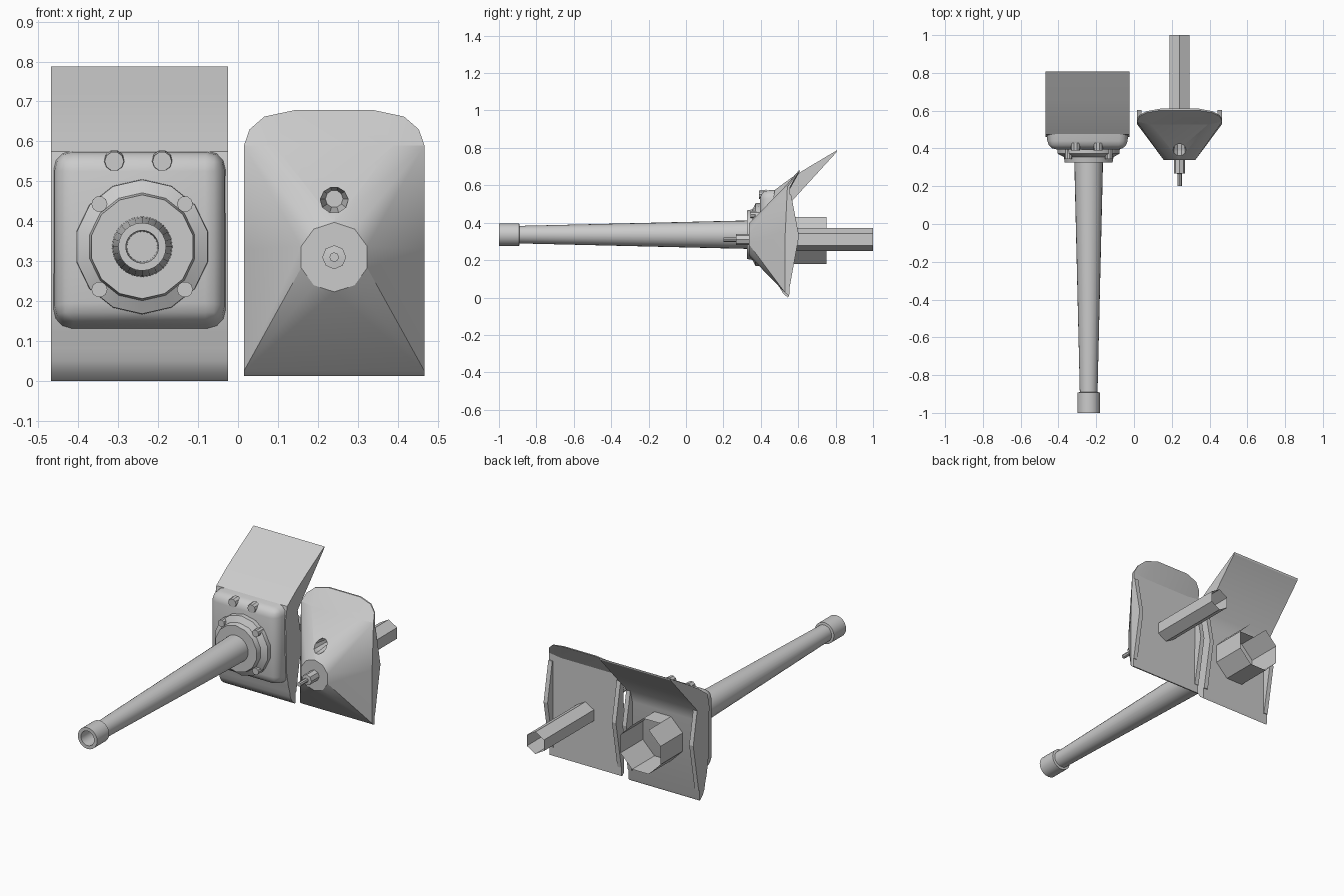
import bpy, bmesh, math

if "Cube" in bpy.data.objects:
    bpy.data.objects.remove(bpy.data.objects["Cube"])

grey = bpy.data.materials.new("plain_grey")
grey.diffuse_color = (0.6, 0.6, 0.6, 1)
grey.use_nodes = True
grey.node_tree.nodes["Principled BSDF"].inputs["Base Color"].default_value = grey.diffuse_color


def finish(name, bm, smooth=30):
    bmesh.ops.recalc_face_normals(bm, faces=bm.faces)
    me = bpy.data.meshes.new(name)
    bm.to_mesh(me)
    bm.free()
    ob = bpy.data.objects.new(name, me)
    bpy.context.collection.objects.link(ob)
    me.materials.append(grey)
    bpy.ops.object.select_all(action='DESELECT')
    ob.select_set(True)
    bpy.context.view_layer.objects.active = ob
    if smooth:
        bpy.ops.object.shade_smooth_by_angle(angle=math.radians(smooth))
    return ob


def lathe(name, x, z, profile, sides, turn=0.0, caps=(True, True), skip=(), smooth=35):
    """Rings of (radius, y) around an axis along y; skip holds (ring, side) gaps."""
    bm = bmesh.new()
    rings = []
    for r, y in profile:
        a = [turn + 2 * math.pi * i / sides for i in range(sides)]
        rings.append([bm.verts.new((x + r * math.cos(t), y, z + r * math.sin(t))) for t in a])
    for k in range(len(rings) - 1):
        for i in range(sides):
            if (k, i) not in skip:
                j = (i + 1) % sides
                bm.faces.new((rings[k][i], rings[k][j], rings[k + 1][j], rings[k + 1][i]))
    if caps[0]:
        bm.faces.new(rings[0])
    if caps[1]:
        bm.faces.new(rings[-1])
    return finish(name, bm, smooth)


def extrude_x(name, x0, x1, outline, smooth=30):
    """Solid with a (y, z) outline between two x positions."""
    bm = bmesh.new()
    a, b = ([bm.verts.new((x, y, z)) for y, z in outline] for x in (x0, x1))
    bm.faces.new(a)
    bm.faces.new(b)
    n = len(a)
    for i in range(n):
        bm.faces.new((a[i], a[(i + 1) % n], b[(i + 1) % n], b[i]))
    return finish(name, bm, smooth)


def hull(name, points, smooth=30):
    bm = bmesh.new()
    for p in points:
        bm.verts.new(p)
    res = bmesh.ops.convex_hull(bm, input=bm.verts)
    junk = {v for v in res["geom_interior"] + res["geom_unused"] if isinstance(v, bmesh.types.BMVert)}
    bmesh.ops.delete(bm, geom=list(junk), context='VERTS')
    return finish(name, bm, smooth)


# ---- large mantlet: curved shield plate with bevelled block ----
LX, LZ = -0.24, 0.336
extrude_x("large_shield", -0.468, -0.025, [
    (0.545, 0), (0.52, 0.02), (0.503, 0.05), (0.498, 0.08), (0.485, 0.12), (0.47, 0.2),
    (0.46, 0.5), (0.475, 0.575), (0.56, 0.638), (0.66, 0.70), (0.807, 0.787),
    (0.805, 0.777), (0.57, 0.52), (0.55, 0.45), (0.55, 0.01)])

front = [(x, 0.395, z) for x in (-0.455, -0.038) for z in (0.15, 0.57)]
back = [(x, 0.54, z) for x in (-0.468, -0.025) for z in (0.12, 0.58)]
block = hull("large_block", front + back, 0)
bm = bmesh.new()
bm.from_mesh(block.data)
bmesh.ops.dissolve_limit(bm, angle_limit=0.02, verts=bm.verts, edges=bm.edges)
edges = [e for e in bm.edges if min(v.co.y for v in e.verts) < 0.4]
bmesh.ops.bevel(bm, geom=edges, offset=0.045, segments=3, profile=0.5, affect='EDGES')
bm.to_mesh(block.data)
bm.free()
bpy.ops.object.shade_smooth_by_angle(angle=math.radians(35))

# barrel collar
lathe("barrel_collar", LX, LZ, [(0.13, 0.325), (0.135, 0.355), (0.168, 0.372), (0.17, 0.42)],
      14, math.pi / 14, smooth=30)

# corner bolts on the collar and bolts on the block top
for sx in (-1, 1):
    for sz in (-1, 1):
        lathe("collar_bolt", LX + sx * 0.107, LZ + sz * 0.107,
              [(0.02, 0.345), (0.02, 0.40)], 10)
    lathe("top_bolt", LX - 0.01 + sx * 0.06, 0.55, [(0.024, 0.39), (0.028, 0.43)], 10)

# tapered barrel with hollow muzzle
lathe("barrel", LX, LZ, [
    (0.076, 0.34), (0.073, 0.2), (0.049, -0.80), (0.047, -0.89), (0.06, -0.892),
    (0.06, -1.0), (0.041, -1.0), (0.038, -0.85)], 24)

# open breech tube with a slot in its top
lathe("breech_tube", LX, 0.305, [(0.135, 0.50), (0.135, 0.65), (0.135, 0.75)], 8,
      math.pi / 8, caps=(False, False), skip={(1, 1)}, smooth=0)

# ---- small mantlet: faceted shield ----
RX, RZ = 0.241, 0.31


def mirrored(points):
    return [(RX + s * dx, y, z) for dx, y, z in points for s in (-1, 1)]


disc = [(RX + 0.087 * math.cos(math.pi * (i + 0.5) / 5), 0.338,
         RZ + 0.087 * math.sin(math.pi * (i + 0.5) / 5)) for i in range(10)]
small = hull("small_shield", disc + mirrored([
    (0.14, 0.435, 0.16), (0.20, 0.50, 0.15), (0.226, 0.535, 0.14), (0.226, 0.53, 0.33),
    (0.226, 0.545, 0.012), (0.226, 0.53, 0.025), (0.195, 0.51, 0.52),
    (0.15, 0.526, 0.59), (0.226, 0.542, 0.59), (0.226, 0.556, 0.59), (0.226, 0.552, 0.012)]))

# sight port sunk into the slope
port = lathe("sight_port_cutter", RX, 0.456, [(0.036, 0.30), (0.036, 0.39), (0.022, 0.47)],
             10, smooth=0)
port.hide_render = True
port.hide_viewport = True
cut = small.modifiers.new("sight_port", 'BOOLEAN')
cut.operation = 'DIFFERENCE'
cut.object = port
cut.solver = 'EXACT'

# rounded upper lip
hull("small_shield_lip", mirrored([
    (0.15, 0.526, 0.59), (0.226, 0.542, 0.59), (0.226, 0.556, 0.59), (0.15, 0.556, 0.58),
    (0.212, 0.57, 0.63), (0.212, 0.577, 0.63), (0.175, 0.589, 0.662), (0.175, 0.597, 0.662),
    (0.10, 0.602, 0.678), (0.10, 0.611, 0.678)]))

# angled rear flanges along both sides of both shields
for name, x0, x1 in (("large_flange", -0.468, -0.025), ("small_flange", 0.015, 0.467)):
    for x in (x0, x1 - 0.025):
        extrude_x(name, x, x + 0.025, [(0.54, 0.06), (0.555, 0.06), (0.604, 0.33),
                                       (0.562, 0.55), (0.54, 0.55)], 0)

# small gun in front, stepped to a thin tip
lathe("small_gun", RX, RZ, [(0.03, 0.35), (0.03, 0.268), (0.012, 0.266), (0.012, 0.2)], 8)

# hexagonal open tube behind
lathe("rear_tube", RX, RZ, [(0.062, 0.50), (0.062, 1.0)], 6, math.pi / 6,
      caps=(False, False), smooth=0)
